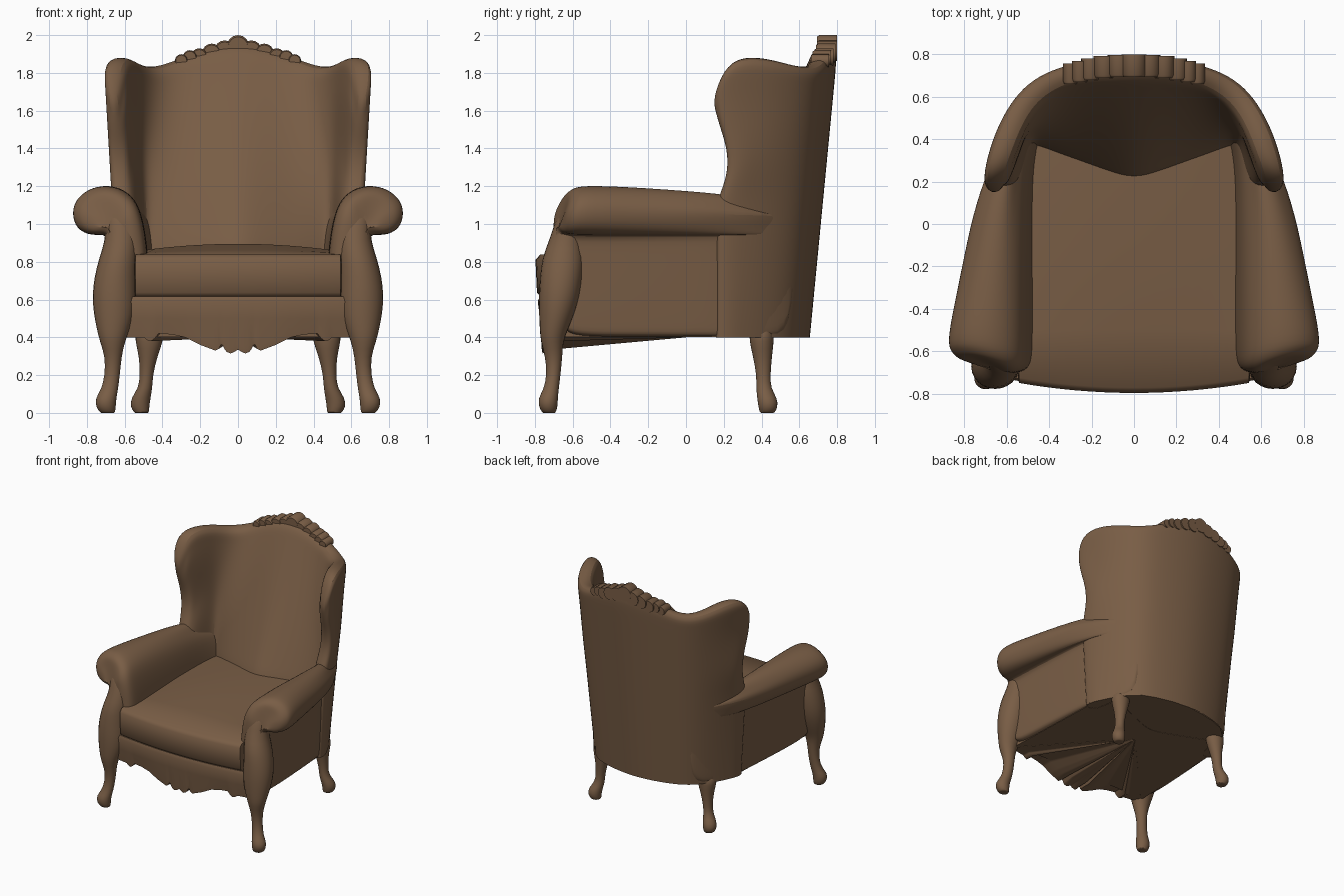
import bpy
import bmesh
import math

if "Cube" in bpy.data.objects:
    bpy.data.objects.remove(bpy.data.objects["Cube"], do_unlink=True)

brown = bpy.data.materials.new("brown upholstery")
brown.use_nodes = True
brown.diffuse_color = (0.19, 0.11, 0.06, 1)
brown.node_tree.nodes["Principled BSDF"].inputs["Base Color"].default_value = (0.19, 0.11, 0.06, 1)


def interp(table, value):
    """Piecewise linear lookup in a list of (key, value) pairs."""
    if value <= table[0][0]:
        return table[0][1]
    for (a, fa), (b, fb) in zip(table, table[1:]):
        if value <= b:
            return fa + (fb - fa) * (value - a) / (b - a)
    return table[-1][1]


def mix(a, b, t):
    return a + (b - a) * t


def finish(name, bm, mirror=False, subdivide=0, angle=60):
    bmesh.ops.recalc_face_normals(bm, faces=bm.faces)
    mesh = bpy.data.meshes.new(name)
    bm.to_mesh(mesh)
    bm.free()
    mesh.materials.append(brown)
    obj = bpy.data.objects.new(name, mesh)
    bpy.context.collection.objects.link(obj)
    if mirror:
        obj.modifiers.new("Mirror", "MIRROR").use_mirror_merge = False
    if subdivide:
        mod = obj.modifiers.new("Subdivision", "SUBSURF")
        mod.levels = mod.render_levels = subdivide
    bpy.ops.object.select_all(action="DESELECT")
    obj.select_set(True)
    bpy.context.view_layer.objects.active = obj
    bpy.ops.object.shade_smooth_by_angle(angle=math.radians(angle))
    return obj


def loft_mesh(rings, caps=True):
    """Skin closed rings that all have the same number of points."""
    bm = bmesh.new()
    rows = [[bm.verts.new(p) for p in ring] for ring in rings]
    n = len(rows[0])
    for low, high in zip(rows, rows[1:]):
        for i in range(n):
            j = (i + 1) % n
            bm.faces.new((low[i], low[j], high[j], high[i]))
    if caps:
        bm.faces.new(rows[0])
        bm.faces.new(rows[-1])
    return bm, rows


def turned(name, profile, sides=12):
    """Mirrored leg from (z, centre x, centre y, radius x, radius y) rings."""
    z, cx, cy, rx, ry = profile[0]
    rings = []
    for z, cx, cy, rx, ry in [(z, cx, cy, rx * .8, ry * .8)] + profile:
        angles = [math.tau * i / sides for i in range(sides)]
        rings.append([(cx + rx * math.cos(a), cy + ry * math.sin(a), z) for a in angles])
    finish(name, loft_mesh(rings)[0], mirror=True, subdivide=1)


# Winged back: one shell, each column has an outer path, top height, and inner path
# (outer x, outer y, top z, inner top x, y, inner low x, y, pull of the front edge)
COLUMNS = [
    (.695, .165, 1.66, .635, .165, .55, .17, 1),
    (.715, .195, 1.83, .61, .215, .53, .20, 1),
    (.705, .28, 1.885, .58, .29, .515, .25, .8),
    (.67, .40, 1.885, .545, .38, .505, .31, .4),
    (.625, .51, 1.865, .51, .465, .485, .38, .15),
    (.55, .63, 1.835, .46, .55, .43, .36, 0),
    (.45, .71, 1.835, .39, .615, .34, .32, 0),
    (.32, .755, 1.88, .29, .665, .24, .28, 0),
    (.16, .787, 1.935, .15, .685, .12, .23, 0),
    (0, .80, 1.96, 0, .69, 0, .19, 0),
]
WING_EDGE = [(1.1, -.01), (1.2, .03), (1.3, .06), (1.4, .05), (1.65, -.03), (1.8, 0)]


def shell_points(col, v):
    ox, oy, top, tx, ty, lx, ly, pull = col
    z = mix(.4, top, v)
    edge = interp(WING_EDGE, z) * pull
    rise = min(1, (z - .4) / 1.45)
    outer = (ox * mix(.88, 1, rise), oy - .14 * (1 - rise) * (1 - pull) + edge, z)
    t = min(1, max(0, (z - .85) / (top - .85)))
    return outer, (mix(lx, tx, t), mix(ly, ty, t) + edge, z)


rings = []
for k in range(17):
    pairs = [shell_points(c, k / 16) for c in COLUMNS]
    pairs += [((-a[0], a[1], a[2]), (-b[0], b[1], b[2])) for a, b in reversed(pairs[:-1])]
    rings.append([a for a, b in pairs] + [b for a, b in reversed(pairs)])
bm, rows = loft_mesh(rings, caps=False)
rim = rows[-1]
for i in range(len(rim) // 2 - 1):
    bm.faces.new((rim[i], rim[i + 1], rim[-2 - i], rim[-1 - i]))
finish("winged_back", bm, subdivide=2)

# Seat base under the cushion, following the foot of the shell
half = [(.64, -.66)] + [shell_points(c, 0)[0][:2] for c in COLUMNS]
outline = half + [(-x, y) for x, y in reversed(half[:-1])]
base_rings = [[(x * .985, y * .985, z) for x, y in outline] for z in (.402, .6)]
finish("seat_base", loft_mesh(base_rings)[0], angle=40)


# Rolled arms with their side panels, lofted from front to back
def arm_section(y, outer, top, panel, inner, shrink=1, slant=0):
    def across(t):
        return mix(inner, outer, t)
    pts = [(inner - .02, .4), (inner - .025, .43), (inner - .03, .65), (inner - .025, .85),
           (inner + .005, 1.05), (inner + .055, top - .055), (across(.42), top),
           (across(.72), top - .01), (outer - .025, top - .07), (outer, 1.06),
           (outer - .025, .97), (mix(panel, outer, .45), .935), (panel, .95),
           (panel - .003, .87), (panel - .015, .6), (panel - .025, .43), (panel - .03, .4)]
    # the front end slopes back towards the outside and the top
    return [(mix(.68, x, shrink),
             y + slant * (max(0, x - .6) * .2 + max(0, z - 1.05) * .3),
             mix(1.05, z, shrink)) for x, z in pts]


arm = [
    arm_section(-.71, .88, 1.2, .69, .5, .45, 1),
    arm_section(-.695, .88, 1.2, .69, .5, .78, 1),
    arm_section(-.665, .88, 1.2, .69, .5, .94, 1),
    arm_section(-.595, .893, 1.212, .69, .5, 1, .6),
    arm_section(-.3, .838, 1.203, .68, .5),
    arm_section(0, .78, 1.182, .66, .5),
    arm_section(.2, .72, 1.165, .642, .5),
    arm_section(.4, .635, 1.13, .585, .48),
    arm_section(.58, .48, 1.1, .45, .4),
]
finish("rolled_arm", loft_mesh(arm)[0], mirror=True, subdivide=2)

# Front posts running down into curved legs
turned("front_post_and_leg", [
    (0, .69, -.725, .04, .036), (.03, .70, -.73, .055, .052), (.08, .70, -.73, .058, .054),
    (.12, .68, -.715, .046, .042), (.2, .665, -.70, .041, .037), (.3, .66, -.70, .045, .047),
    (.38, .665, -.71, .07, .062), (.44, .66, -.70, .09, .077), (.52, .655, -.685, .113, .097),
    (.62, .655, -.67, .122, .114), (.72, .65, -.66, .115, .117), (.82, .635, -.65, .105, .117),
    (.92, .615, -.635, .088, .09), (1.02, .62, -.61, .09, .085), (1.1, .63, -.59, .08, .06)])

# Rear legs
turned("rear_leg", [
    (0, .51, .43, .04, .04), (.03, .52, .435, .052, .054), (.08, .515, .43, .054, .055),
    (.13, .49, .41, .038, .04), (.2, .485, .41, .035, .038), (.3, .475, .405, .05, .052),
    (.38, .47, .4, .078, .068), (.46, .47, .4, .08, .07)])

# Seat cushion with a bowed front and a domed top
rings = []
for k in range(-12, 13):
    x = .547 * math.sin(k / 12 * math.pi / 2)
    soft = .022 if abs(k) == 12 else 0
    front = -.797 + .16 * x * x + soft
    dome = .855 + .04 * (1 - (x / .547) ** 2) - soft
    low = .612 + soft
    rings.append([(x, y, z) for y, z in (
        (front + .03, low), (front + .008, low + .025), (front + .004, .72),
        (front, .81 - soft), (front + .025, .838 - soft), (-.5, mix(.84, dome, .4)),
        (-.1, dome), (.4, dome), (.4, low))])
finish("seat_cushion", loft_mesh(rings)[0], angle=50)

# Scalloped apron, its underside fanning back to the middle of the base
SCALLOP = [(0, .335), (.02, .322), (.04, .315), (.065, .325), (.078, .355), (.095, .365),
           (.1, .34), (.12, .33), (.16, .345), (.2, .36), (.28, .4), (.35, .415), (.42, .42),
           (.44, .395), (.46, .38), (.48, .385), (.5, .4), (.62, .4)]
rings = []
for k in range(-62, 63):
    x = k / 100
    face = -.785 + .15 * x * x
    low = interp(SCALLOP, abs(x))
    rings.append([(x, -.6, .615), (x, face + .01, .615), (x, face, .59), (x, face + .012, .5),
                  (x, face + .02, low + .03), (x, face + .025, low), (x, -.66, max(low, .34)),
                  (x * .02, 0, .4), (x * .02, 0, .45)])
finish("scalloped_apron", loft_mesh(rings)[0], angle=50)

# Carved crest: rounded bars running front to back, stepping up to the middle
bm = bmesh.new()
for x, z, r, y0, y1 in [
        (0, 1.94, .06, .693, .8), (.07, 1.917, .055, .695, .8), (.14, 1.905, .05, .695, .798),
        (.205, 1.885, .045, .692, .793), (.255, 1.882, .038, .69, .788),
        (.3, 1.865, .034, .688, .785)]:
    for side in ((1, -1) if x else (1,)):
        loops = []
        for y, s in ((y0, .85), (y0 + .012, 1), (y1, 1)):
            loops.append([bm.verts.new((side * x + r * s * math.cos(a), y - .3 * x * x,
                                        z + r * s * math.sin(a)))
                          for a in (math.tau * i / 16 for i in range(16))])
        for a, b in zip(loops, loops[1:]):
            for i in range(16):
                j = (i + 1) % 16
                bm.faces.new((a[i], a[j], b[j], b[i]))
        bm.faces.new(loops[0])
        bm.faces.new(loops[-1])
finish("crest_carving", bm, angle=50)
